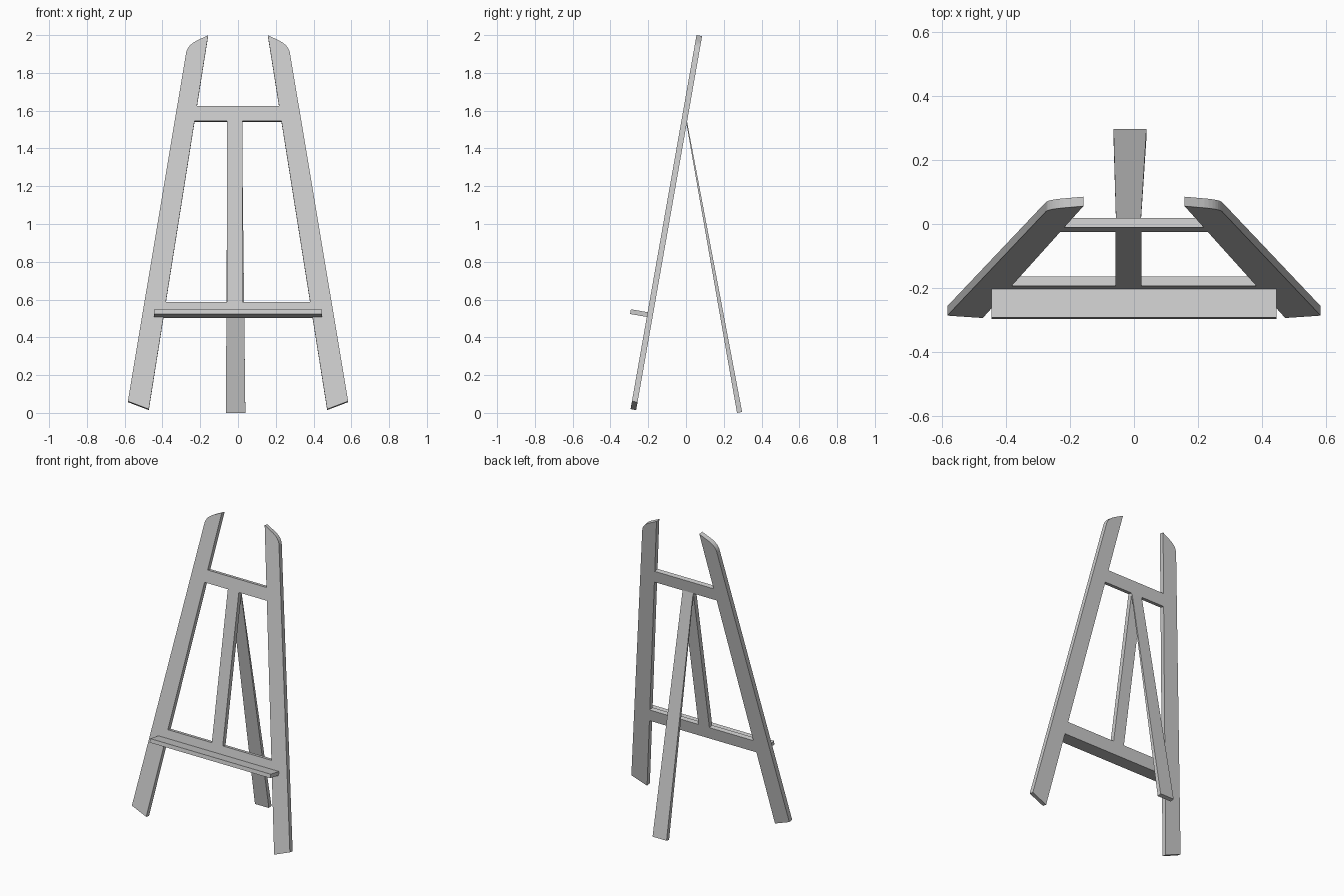
import bpy, bmesh, math
from mathutils import Vector

if "Cube" in bpy.data.objects:
    bpy.data.objects.remove(bpy.data.objects["Cube"])

LEAN = math.radians(10)
NORMAL = Vector((0, math.cos(LEAN), -math.sin(LEAN)))  # into the leaning frame
THICK = 0.03


def on_frame(x, z):
    """Point of the leaning front plane seen at (x, z) from the front."""
    return Vector((x, -0.297 + z * math.tan(LEAN), z))


def prism(name, ring_a, ring_b):
    """Solid between two matching outlines."""
    bm = bmesh.new()
    a = [bm.verts.new(p) for p in ring_a]
    b = [bm.verts.new(p) for p in ring_b]
    n = len(a)
    bm.faces.new(a)
    bm.faces.new(b[::-1])
    for i in range(n):
        j = (i + 1) % n
        bm.faces.new((a[i], b[i], b[j], a[j]))
    bmesh.ops.recalc_face_normals(bm, faces=bm.faces)
    mesh = bpy.data.meshes.new(name)
    bm.to_mesh(mesh)
    bm.free()
    obj = bpy.data.objects.new(name, mesh)
    bpy.context.collection.objects.link(obj)
    return obj


def board(name, outline):
    """Board lying in the leaning frame, outline given in front view."""
    front = [on_frame(x, z) for x, z in outline]
    return prism(name, front, [p + NORMAL * THICK for p in front])


def inner_x(z):
    """Inner edge of the right front leg."""
    return 0.472 - 0.314 * (z - 0.02) / 1.98


# Front legs with rounded outer top corner, mirrored
p0, p1, p2 = Vector((0.275, 1.905)), Vector((0.268, 1.95)), Vector((0.205, 1.977))
curve = []
for i in range(9):
    t = i / 8
    curve.append(tuple(p0 * (1 - t) ** 2 + p1 * 2 * t * (1 - t) + p2 * t * t))
legs = board("front_legs", [(0.472, 0.02), (0.583, 0.062)] + curve + [(0.158, 2.0)])
legs.modifiers.new("mirror", "MIRROR").use_mirror_merge = False

# Cross rails fitted between the legs
for name, lo, hi in (("upper_rail", 1.546, 1.626), ("lower_rail", 0.507, 0.587)):
    a, b = inner_x(lo), inner_x(hi)
    board(name, [(-a, lo), (a, lo), (b, hi), (-b, hi)])

# Centre upright
board("centre_upright", [(-0.058, 0.587), (0.023, 0.587), (0.023, 1.546), (-0.058, 1.546)])

# Ledge standing square to the frame
back = [on_frame(x, z) for x, z in ((-0.445, 0.508), (0.445, 0.508), (0.445, 0.533), (-0.445, 0.533))]
prism("canvas_ledge", back, [p - NORMAL * 0.09 for p in back])

# Rear leg, tapering towards its hinge at the top
side = ((0.27, 0.0, -0.064, 0.039), (0.297, 0.005, -0.064, 0.039),
        (0.004, 1.55, -0.056, 0.021), (-0.001, 1.55, -0.056, 0.021))
prism("rear_leg", [(l, y, z) for y, z, l, r in side], [(r, y, z) for y, z, l, r in side])
